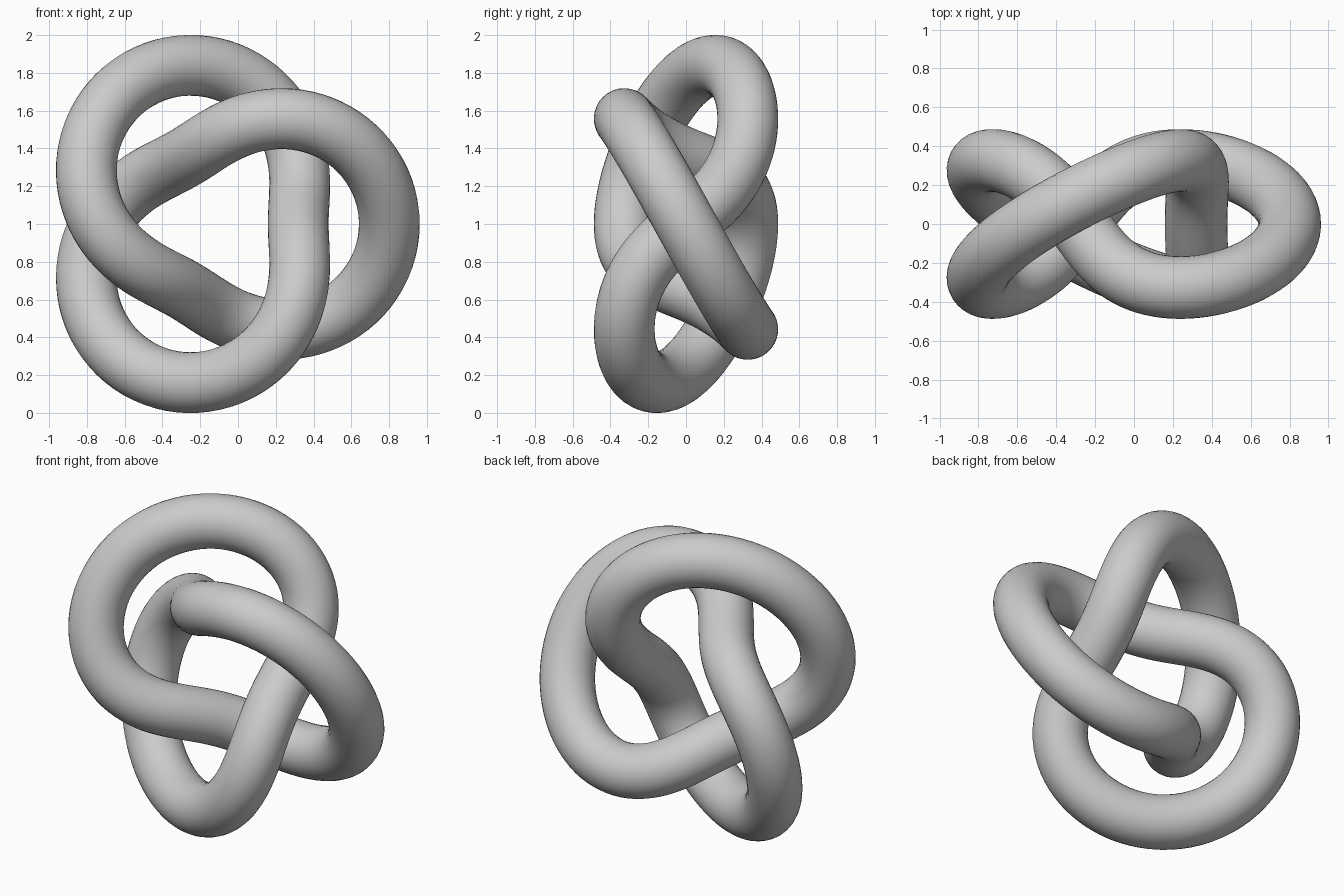
import bpy
from math import sin, cos, pi

if "Cube" in bpy.data.objects:
    bpy.data.objects.remove(bpy.data.objects["Cube"])

# Torus-knot centreline (2 turns around, 3 through), lobes facing +x
R, r, depth, tube = 0.644, 0.241, 0.327, 0.161
x_shift, z_mid, steps = -0.084, 1.0, 240


def knot_point(t):
    rad = R + r * cos(3 * t)
    return (rad * cos(2 * t) + x_shift, -depth * sin(3 * t), rad * sin(2 * t) + z_mid)


# Closed path with a round bevel
curve = bpy.data.curves.new("knot_tube", 'CURVE')
curve.dimensions = '3D'
curve.twist_mode = 'MINIMUM'
curve.bevel_depth = tube
curve.bevel_resolution = 14
spline = curve.splines.new('POLY')
spline.points.add(steps - 1)
for i, p in enumerate(spline.points):
    p.co = (*knot_point(2 * pi * i / steps), 1)
spline.use_cyclic_u = True
spline.use_smooth = True

knot = bpy.data.objects.new("knot_tube", curve)
bpy.context.collection.objects.link(knot)

# Turn the swept tube into a smooth mesh
bpy.context.view_layer.objects.active = knot
knot.select_set(True)
bpy.ops.object.convert(target='MESH')
bpy.ops.object.shade_smooth()
